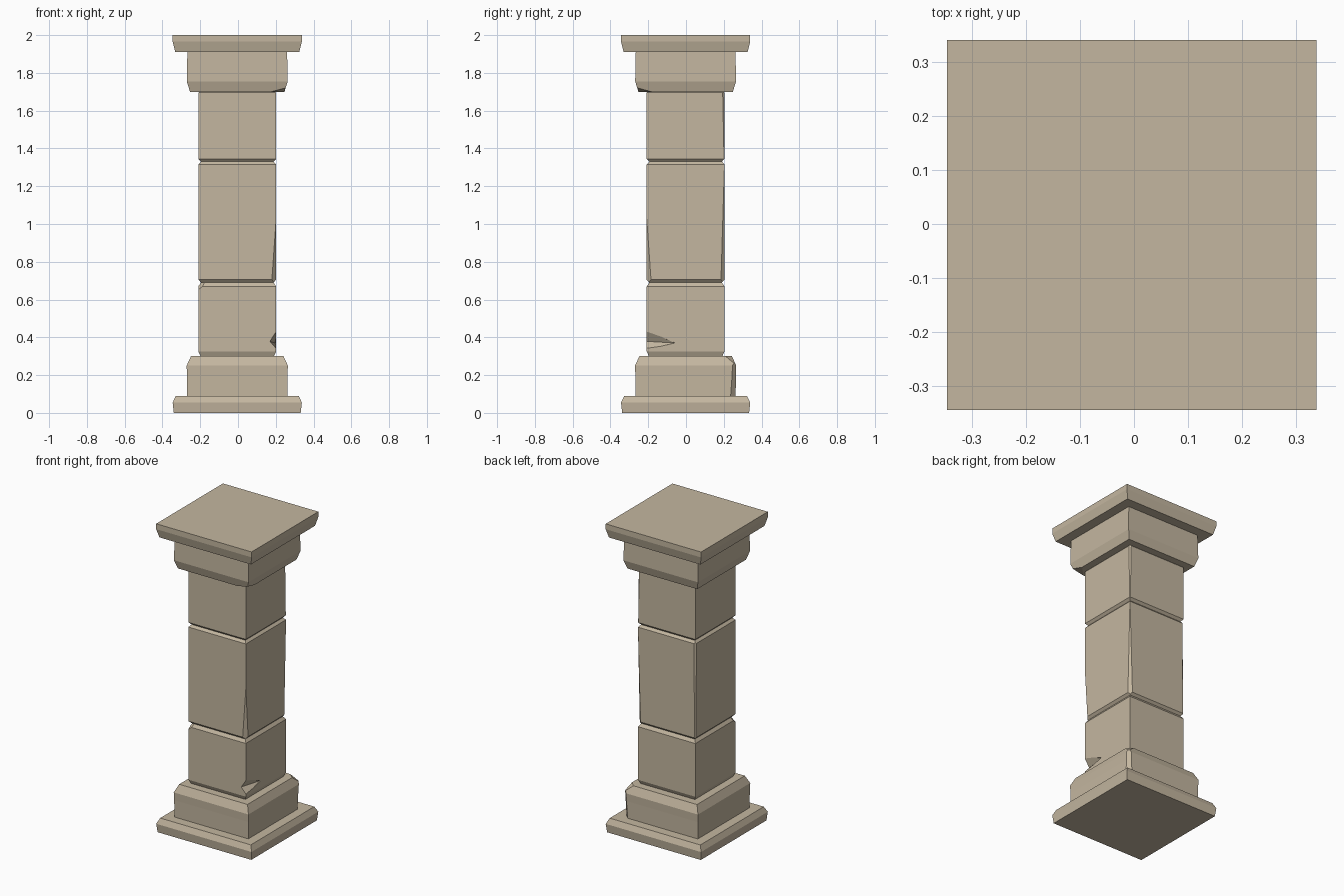
import bpy, bmesh
from mathutils import Vector

if "Cube" in bpy.data.objects:
    bpy.data.objects.remove(bpy.data.objects["Cube"])

stone = bpy.data.materials.new("sandstone")
stone.diffuse_color = (0.55, 0.47, 0.35, 1)
stone.use_nodes = True
stone.node_tree.nodes["Principled BSDF"].inputs["Base Color"].default_value = stone.diffuse_color
CX, CY = -0.004, -0.002


def block(name, profile, chips=()):
    """Square loft through (half width, z) rings, then corners sliced off by (point, normal)."""
    bm = bmesh.new()
    rings = []
    for w, z in profile:
        rings.append([bm.verts.new((CX + sx * w, CY + sy * w, z))
                      for sx, sy in ((-1, -1), (1, -1), (1, 1), (-1, 1))])
    for a, b in zip(rings, rings[1:]):
        for i in range(4):
            j = (i + 1) % 4
            bm.faces.new((a[i], a[j], b[j], b[i]))
    bm.faces.new(rings[0][::-1])
    bm.faces.new(rings[-1])
    for point, normal in chips:
        bmesh.ops.bisect_plane(bm, geom=bm.verts[:] + bm.edges[:] + bm.faces[:], dist=1e-5,
                               plane_co=point, plane_no=Vector(normal).normalized(), clear_outer=True)
        bmesh.ops.holes_fill(bm, edges=[e for e in bm.edges if e.is_boundary], sides=0)
    bmesh.ops.recalc_face_normals(bm, faces=bm.faces[:])
    return finish(name, bm)


def finish(name, bm):
    mesh = bpy.data.meshes.new(name)
    bm.to_mesh(mesh)
    bm.free()
    mesh.materials.append(stone)
    obj = bpy.data.objects.new(name, mesh)
    bpy.context.collection.objects.link(obj)
    return obj


def shaft_profile(z0, z1, bottom=0.015, top=0.015):
    return [(0.192, z0), (0.206, z0 + bottom), (0.206, z1 - top), (0.192, z1)]


# Stepped base
block("base_slab", [(0.336, 0), (0.342, 0.055), (0.325, 0.09)],
      [((0.31, -0.33, 0.09), (0.3, -0.5, 1))])
block("base_plinth", [(0.265, 0.09), (0.266, 0.20), (0.268, 0.25), (0.245, 0.30)],
      [((0.255, 0.255, 0.25), (1, 1, -0.08)),
       ((0.25, 0.25, 0.27), (0.6, 0.6, 1))])

# Shaft of three worn blocks
lower = block("lower_shaft_block", shaft_profile(0.295, 0.69, 0.03, 0.02),
              [((-0.205, -0.203, 0.66), (-1, -1, 1.2))])
block("middle_shaft_block", shaft_profile(0.69, 1.33),
      [((0.202, -0.208, 1.03), (1, -1, -0.07)),
       ((0.198, 0.198, 1.0), (1, 1, -0.03)),
       ((-0.206, 0.2, 1.0), (-1, 1, 0.01))])
block("upper_shaft_block", shaft_profile(1.33, 1.71),
      [((0.199, 0.201, 1.5), (1, 1, 0.02))])

# Stepped capital
block("capital_block", [(0.25, 1.70), (0.267, 1.755), (0.264, 1.91)],
      [((0.25, -0.25, 1.718), (0.25, -0.25, -1))])
block("top_slab", [(0.328, 1.91), (0.342, 1.965), (0.342, 2.0)])

# Notch broken out of the lower block's front right corner
bm = bmesh.new()
for p in ((0.196, -0.06, 0.37), (0.235, -0.05, 0.37), (0.21, -0.23, 0.45),
          (0.21, -0.23, 0.33), (0.165, -0.23, 0.38), (0.25, -0.23, 0.38)):
    bm.verts.new(p)
hull = bmesh.ops.convex_hull(bm, input=bm.verts[:])
bmesh.ops.recalc_face_normals(bm, faces=bm.faces[:])
cutter = finish("notch_cutter", bm)
cutter.hide_render = True
cutter.hide_set(True)
notch = lower.modifiers.new("notch", 'BOOLEAN')
notch.operation = 'DIFFERENCE'
notch.object = cutter
notch.solver = 'EXACT'
